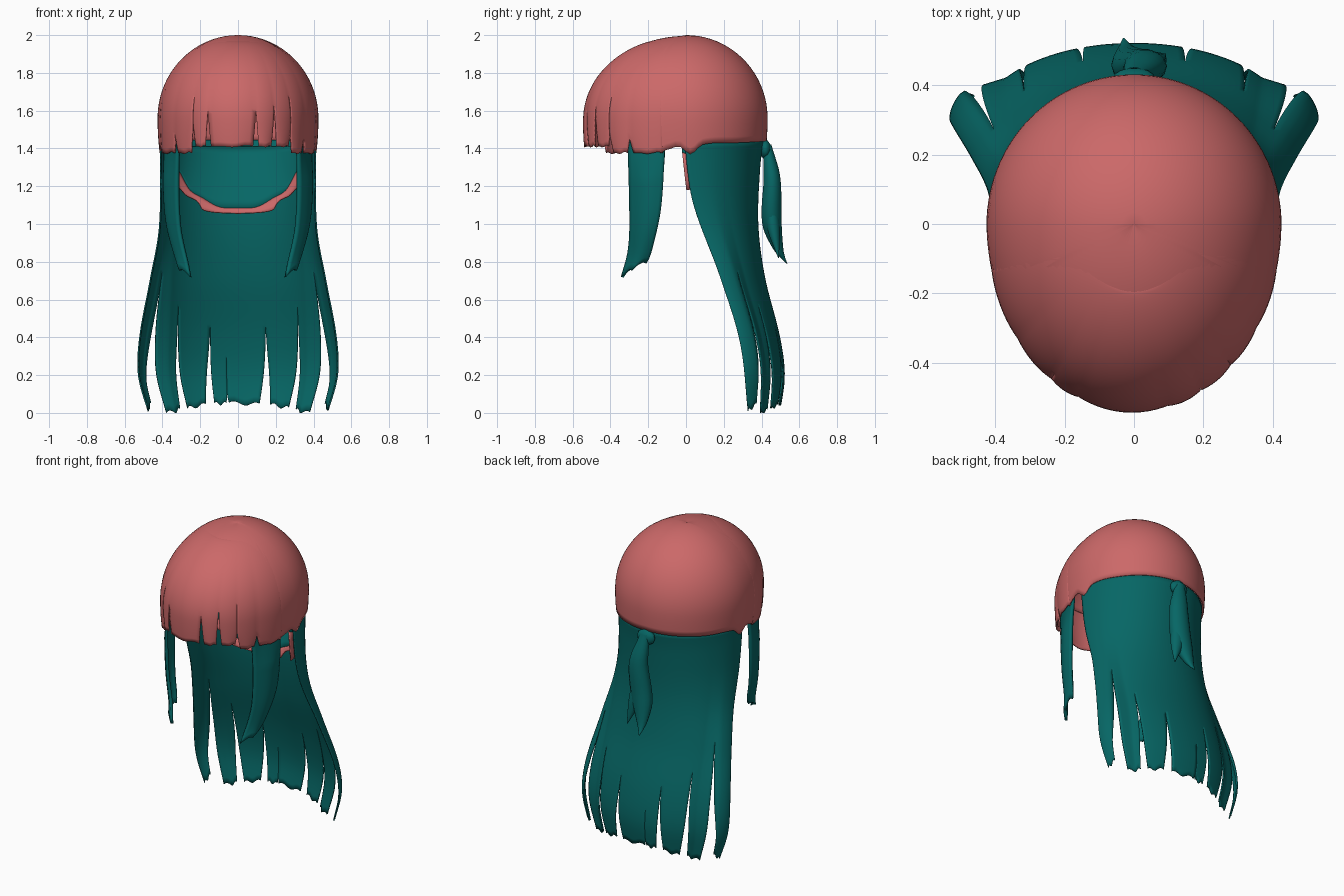
import bpy, math
from math import sin, cos, pi, radians

if "Cube" in bpy.data.objects:
    bpy.data.objects.remove(bpy.data.objects["Cube"])


def material(name, rgb):
    m = bpy.data.materials.new(name)
    m.use_nodes = True
    m.diffuse_color = (*rgb, 1)
    bsdf = m.node_tree.nodes["Principled BSDF"]
    bsdf.inputs["Base Color"].default_value = (*rgb, 1)
    bsdf.inputs["Roughness"].default_value = 0.7
    return m


PINK = material("coral pink", (0.6, 0.14, 0.14))
TEAL = material("deep teal", (0.002, 0.134, 0.13))


def curve(keys):
    """Smooth function through (z, value) keys listed from high z to low z."""
    def slope(i):
        a, b = keys[max(i - 1, 0)], keys[min(i + 1, len(keys) - 1)]
        return (b[1] - a[1]) / (b[0] - a[0])

    def f(z):
        z = min(max(z, keys[-1][0]), keys[0][0])
        i = 0
        while i < len(keys) - 2 and z < keys[i + 1][0]:
            i += 1
        (z0, p), (z1, q) = keys[i], keys[i + 1]
        h = z1 - z0
        t = (z - z0) / h
        return (p * (1 + 2 * t) * (1 - t) ** 2 + q * t * t * (3 - 2 * t)
                + h * slope(i) * t * (1 - t) ** 2 + h * slope(i + 1) * t * t * (t - 1))
    return f


def sheet(name, patches, nu, nv, mat, thick=0.008):
    """Welded grid surfaces, one per patch function (u, v), thickened inwards."""
    verts, faces, w = [], [], nu + 1
    for fn in patches:
        n = len(verts)
        verts += [fn(i / nu, j / nv) for j in range(nv + 1) for i in range(w)]
        faces += [(n + j * w + i, n + (j + 1) * w + i, n + (j + 1) * w + i + 1, n + j * w + i + 1)
                  for j in range(nv) for i in range(nu)]
    me = bpy.data.meshes.new(name)
    me.from_pydata(verts, [], faces)
    me.materials.append(mat)
    ob = bpy.data.objects.new(name, me)
    bpy.context.collection.objects.link(ob)
    weld = ob.modifiers.new("weld", "WELD")
    weld.merge_threshold = 0.0003
    if thick:
        s = ob.modifiers.new("thickness", "SOLIDIFY")
        s.thickness = thick
        s.offset = -1
    bpy.ops.object.select_all(action="DESELECT")
    ob.select_set(True)
    bpy.context.view_layer.objects.active = ob
    bpy.ops.object.shade_smooth_by_angle(angle=radians(40))


# Skull shape: phi is measured from the front, positive towards +x
def skull(phi, z, scale=1.0):
    t = (z - 1.56) / 0.44
    r = math.sqrt(max(0, 1 - t * t)) if t > 0 else 1 - 0.15 * t * t
    depth = 0.54 if cos(phi) > 0 else 0.432
    return (0.426 * sin(phi) * r * scale, -depth * cos(phi) * r * scale,
            1.56 + (z - 1.56) * (scale if t > 0 else 1))


# Cap: dome whose hem is raised in front, under the fringe
hem = curve([(180, 1.44), (130, 1.43), (102, 1.42), (93, 1.37), (86, 1.41), (78, 1.39),
             (73, 1.40), (70, 1.64), (35, 1.65), (0, 1.65)])


def cap(u, v):
    phi = 2 * pi * u - pi
    low = hem(abs(math.degrees(phi)))
    z = 1.56 + 0.44 * cos(v * math.acos((low - 1.56) / 0.44))
    return skull(phi, z, 1 - 0.01 * max(0, cos(phi)))


sheet("cap", [cap], 120, 24, PINK)

# Fringe: one layer parted near the hem by narrow wedges (angle, wedge height)
partings = [(-77, 1.38), (-52, 1.46), (-34, 1.53), (-22, 1.61), (13, 1.6),
            (27, 1.62), (41, 1.48), (56, 1.45), (77, 1.38)]


def fringe_lock(left, right):
    (a0, s0), (a1, s1) = left, right
    end = 1.41 if abs(a0 + a1) < 80 else 1.375

    def fn(u, v):
        z = 1.56 + 0.41 * cos(v * math.acos(-0.17 / 0.41))
        z += (end + 0.008 * sin(3 * pi * u) * u - 1.39) * max(0, (v - 0.65) / 0.35)
        e0 = a0 + 2.6 * max(0, (s0 - z) / (s0 - 1.36)) ** 1.1
        e1 = a1 - 2.6 * max(0, (s1 - z) / (s1 - 1.36)) ** 1.1
        deg = e0 + (e1 - e0) * u
        # locks puff out near the hem; the layer's border tucks under the cap
        puff = 0.018 * v ** 3 * sin(pi * u) ** 0.8
        tuck = 0.005 * abs(deg / 77) ** 6 + 0.012 * (1 - v) ** 6
        return skull(radians(deg), z, 1 + puff - tuck)
    return fn


sheet("fringe", [fringe_lock(a, b) for a, b in zip(partings, partings[1:])], 10, 30, PINK)

# Back hair: U-shaped section whose width, front edge and back vary with height
width = curve([(1.46, 0.404), (0.96, 0.40), (0.7, 0.415), (0.4, 0.43), (0.2, 0.43), (0, 0.39)])
front = curve([(1.46, 0.0), (1.35, 0.0), (1.1, 0.04), (0.72, 0.18), (0.35, 0.29), (0, 0.31)])
back = curve([(1.46, 0.405), (1.3, 0.385), (1.0, 0.375), (0.72, 0.41), (0.4, 0.49),
              (0.2, 0.515), (0, 0.49)])
flare = curve([(1.46, 0), (1.0, 0.01), (0.7, 0.045), (0.4, 0.085), (0.2, 0.092), (0, 0.08)])


def mane(deg, z):
    a = radians(deg)
    f, b = front(z), back(z)
    # the outermost hair spreads sideways
    spread = flare(z) * min(1, max(0, (abs(deg) - 58) / 12))
    return ((width(z) + spread) * sin(a), f + (b - f) * cos(a), z)


def mane_lock(left, right, end, tip, taper):
    (a0, s0), (a1, s1) = left, right

    def fn(u, v):
        low = end + tip * (u if a0 + a1 < 0 else 1 - u) + 0.01 * sin(9 * u)
        z = 1.445 * (1 - v) + max(low, 0) * max(0, (v - 0.72) / 0.28)
        span = a1 - a0
        e0 = a0 + taper * span * max(0, (s0 - z) / s0) ** 1.6
        e1 = a1 - taper * span * max(0, (s1 - z) / s1) ** 1.6
        return mane(e0 + (e1 - e0) * u, z)
    return fn


splits = [(-90, 0.35), (-66, 0.75), (-48, 0.58), (-20, 0.48), (-8, 0.1),
          (20, 0.48), (48, 0.58), (66, 0.75), (90, 0.35)]
side_ends = [(0.01, 0.04, 0.24), (0.0, 0.02, 0.16), (0.025, 0.02, 0.22)]
ends = side_ends + [(0.05, 0.0, 0.2), (0.045, 0.01, 0.15)] + side_ends[::-1]
sheet("back_hair", [mane_lock(a, b, *e) for a, b, e in zip(splits, splits[1:], ends)],
      10, 40, TEAL)

# Nape: inner layer leaning forward as it drops, edged by a narrow rim
rim_top = curve([(93, 1.38), (55, 1.28), (42, 1.18), (30, 1.14), (15, 1.09), (0, 1.085)])
rim_low = curve([(93, 1.18), (55, 1.19), (45, 1.15), (34, 1.12), (29, 1.075), (0, 1.055)])


def nape_band(high, low):
    def fn(u, v):
        deg = -93 + 186 * u
        z0, z1 = high(abs(deg)), low(abs(deg))
        x, y, z = mane(deg, z0 + (z1 - z0) * v)
        return (x * 0.95, y * (0.5 + 1.25 * max(0, z - 1.06)), z)
    return fn


sheet("nape_lining", [nape_band(lambda deg: 1.41, rim_top)], 80, 8, TEAL)
sheet("nape_rim", [nape_band(rim_top, rim_low)], 80, 3, PINK)

# Side locks in front of the ears, one per side
lock_front = curve([(1.46, -0.31), (1.0, -0.30), (0.85, -0.31), (0.72, -0.345)])
lock_back = curve([(1.46, -0.11), (1.1, -0.13), (0.9, -0.17), (0.79, -0.21), (0.72, -0.29)])
lock_outer = curve([(1.46, 0.39), (1.25, 0.395), (1.0, 0.375), (0.72, 0.29)])
lock_inner = curve([(1.46, 0.325), (1.0, 0.315), (0.72, 0.255)])


def side_lock(side):
    def fn(u, v):
        u = u if side > 0 else 1 - u
        low = 0.72 + 0.07 * u + 0.02 * abs(sin(2 * pi * u))
        z = 1.46 + (low - 1.46) * v
        bulge = 0.03 * min(1, 3 * v) * sin(pi * u)
        x = lock_inner(z) + (lock_outer(z) - lock_inner(z)) * u + bulge
        return (side * x, lock_front(z) + (lock_back(z) - lock_front(z)) * u, z)
    return fn


for side, label in ((1, "left"), (-1, "right")):
    sheet(f"{label}_side_lock", [side_lock(side)], 10, 24, TEAL, 0.018)


# Small tail gathered at the back of the head
def tube(x_path, y_path, radius, top, end, flat):
    def fn(u, v):
        z = top + (end - top) * v
        a = 2 * pi * u
        r = radius(z)
        return (x_path(z) + r * cos(a), y_path(z) + flat * r * sin(a), z)
    return fn


tail_y = curve([(1.42, 0.43), (1.25, 0.455), (1.0, 0.455), (0.85, 0.495), (0.79, 0.535)])
tail_r = curve([(1.42, 0.03), (1.25, 0.06), (1.0, 0.07), (0.87, 0.038), (0.79, 0.003)])
sheet("tail_main", [tube(curve([(1.42, 0), (1.2, 0.03), (0.79, -0.03)]), tail_y, tail_r,
                         1.42, 0.79, 0.75)], 14, 20, TEAL, 0)
tip_y = curve([(1.2, 0.45), (1.0, 0.46), (0.82, 0.49)])
tip_r = curve([(1.2, 0.02), (1.0, 0.045), (0.82, 0.003)])
sheet("tail_tip", [tube(curve([(1.2, 0.03), (1.0, 0.045), (0.82, 0.09)]), tip_y, tip_r,
                        1.2, 0.82, 0.8)], 14, 12, TEAL, 0)
knot_r = curve([(1.45, 0.01), (1.42, 0.055), (1.37, 0.055), (1.34, 0.01)])
sheet("tail_knot", [tube(lambda z: 0, lambda z: 0.42, knot_r, 1.45, 1.34, 0.5)],
      14, 8, TEAL, 0)
